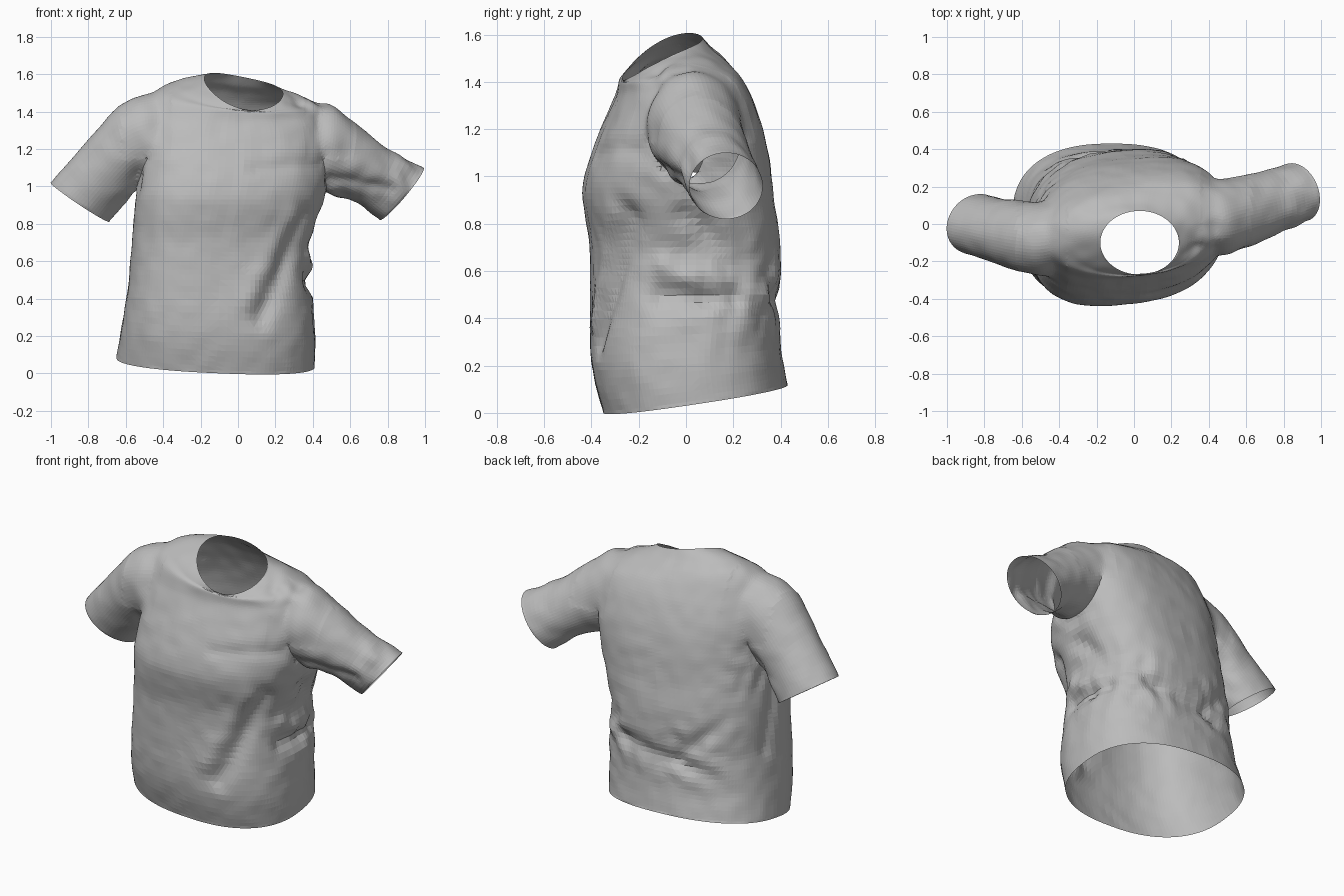
import bpy, bmesh, math
from mathutils import Vector, noise

if "Cube" in bpy.data.objects:
    bpy.data.objects.remove(bpy.data.objects["Cube"])

fabric = bpy.data.materials.new("grey_fabric")
fabric.use_nodes = True
GREY = (0.5, 0.5, 0.5, 1)
fabric.diffuse_color = GREY
fabric.node_tree.nodes["Principled BSDF"].inputs["Base Color"].default_value = GREY


def spline_rows(rows, steps):
    """Catmull-Rom interpolation of rows of parameters."""
    out = []
    last = len(rows) - 1
    for i in range(last):
        quad = [rows[max(0, min(last, i + k))] for k in (-1, 0, 1, 2)]
        for s in range(steps):
            t = s / steps
            out.append([b + t / 2 * (c - a + t * (2*a - 5*b + 4*c - d + t * (3*(b - c) + d - a)))
                        for a, b, c, d in zip(*quad)])
    return out + [list(rows[-1])]


def loft(name, rings):
    """Closed solid through rings of points, with one n-gon cap at each end."""
    bm = bmesh.new()
    loops = [[bm.verts.new(p) for p in ring] for ring in rings]
    n = len(loops[0])
    for low, high in zip(loops, loops[1:]):
        for i in range(n):
            j = (i + 1) % n
            bm.faces.new((low[i], low[j], high[j], high[i]))
    bm.faces.new(loops[0])
    bm.faces.new(loops[-1])
    bmesh.ops.recalc_face_normals(bm, faces=bm.faces)
    mesh = bpy.data.meshes.new(name)
    bm.to_mesh(mesh)
    bm.free()
    obj = bpy.data.objects.new(name, mesh)
    bpy.context.collection.objects.link(obj)
    mesh.materials.append(fabric)
    return obj


def power(v, p):
    return math.copysign(abs(v) ** (2 / p), v)


def circle(count):
    return [math.tau * i / count for i in range(count)]


def torso_ring(row):
    z, x0, x1, y0, y1, slope_x, slope_y, saddle, p, yaw = row
    cx, cy, rx, ry = (x0 + x1) / 2, (y0 + y1) / 2, (x1 - x0) / 2, (y1 - y0) / 2
    ring = []
    for a in circle(128):
        u, v = power(math.cos(a), p), power(math.sin(a), p)
        dx, dy = u * rx, v * ry
        ring.append((cx + dx, cy + dy + yaw * dx,
                     z + slope_x * dx + slope_y * dy + saddle * (u * u - v * v * 0.2)))
    return ring


def sleeve_ring(row, swing):
    top_x, top_z, low_x, low_z, cy, ry = row
    ring = []
    for a in circle(64):
        u, dy = math.cos(a) / 2 + 0.5, math.sin(a) * ry
        ring.append((low_x + (top_x - low_x) * u + swing * dy, cy + dy,
                     low_z + (top_z - low_z) * u))
    return ring


# Torso from hem to neckline: height, x range, y range, tilts, saddle, squareness, yaw
torso_rows = [
    (.06, -.65, .41, -.35, .43, -.045, .15, 0, 2.4, 0),
    (.25, -.62, .41, -.4, .4, -.03, .08, 0, 2.5, .03),
    (.5, -.585, .385, -.4, .39, 0, 0, 0, 2.6, .08),
    (.7, -.57, .385, -.4, .39, 0, 0, 0, 2.6, .1),
    (.93, -.55, .46, -.43, .36, 0, 0, 0, 2.6, .1),
    (1.1, -.53, .49, -.39, .34, 0, 0, 0, 2.6, .1),
    (1.25, -.52, .49, -.33, .3, 0, 0, 0, 2.6, .1),
    (1.37, -.5, .47, -.29, .24, 0, .1, .01, 2.4, .1),
    (1.45, -.45, .42, -.28, .17, -.08, .2, .02, 2.2, .06),
    (1.48, -.34, .34, -.27, .11, -.12, .35, .03, 2.1, .03),
    (1.505, -.18, .24, -.27, .07, -.2, .5, .03, 2, 0)]
# Sleeves from inside the shoulder to the cuff: top point, underarm point, depth centre and radius
right_rows = [
    (-.34, 1.46, -.28, 1.1, -.06, .14),
    (-.48, 1.5, -.4, 1.04, -.08, .2),
    (-.63, 1.435, -.5, 1.01, -.07, .19),
    (-.81, 1.235, -.6, .92, -.04, .17),
    (-1, 1.02, -.69, .81, 0, .16)]
left_rows = [
    (.33, 1.38, .28, 1.08, .02, .14),
    (.47, 1.45, .4, .99, .03, .2),
    (.6, 1.36, .53, .95, .06, .19),
    (.79, 1.21, .64, .91, .11, .17),
    (.99, 1.1, .76, .82, .17, .155)]

shirt = loft("shirt", [torso_ring(r) for r in spline_rows(torso_rows, 8)])
sleeves = [loft("right_sleeve", [sleeve_ring(r, .15) for r in spline_rows(right_rows, 9)]),
           loft("left_sleeve", [sleeve_ring(r, -.2) for r in spline_rows(left_rows, 9)])]

# Join the sleeves to the torso as one skin
bpy.context.view_layer.objects.active = shirt
for sleeve in sleeves:
    mod = shirt.modifiers.new("join", "BOOLEAN")
    mod.operation, mod.solver, mod.object = "UNION", "EXACT", sleeve
    bpy.ops.object.modifier_apply(modifier=mod.name)
    bpy.data.objects.remove(sleeve)

bm = bmesh.new()
bm.from_mesh(shirt.data)
# Open the hem, neck and cuffs by dropping the caps
bmesh.ops.delete(bm, geom=[f for f in bm.faces if len(f.verts) > 40], context="FACES")
bmesh.ops.remove_doubles(bm, verts=bm.verts, dist=0.004)
bmesh.ops.triangulate(bm, faces=bm.faces)

# Soften the shoulder seams
seam = [v for v in bm.verts if 0.36 < abs(v.co.x) < 0.62 and v.co.z > 1.15]
for _ in range(14):
    bmesh.ops.smooth_vert(bm, verts=seam, factor=0.5,
                          use_axis_x=True, use_axis_y=True, use_axis_z=True)

# Folds: start, end, depth (negative sinks in), width
folds = [
    ((.13, -.4, .3), (.38, -.25, .82), -.035, .06),
    ((.05, -.4, .4), (.28, -.3, .85), .015, .06),
    ((.38, -.1, .5), (.36, .2, .48), -.045, .05),
    ((.38, -.1, .62), (.34, .3, .4), .02, .05),
    ((.4, 0, .85), (.38, .25, .6), -.02, .05),
    ((.1, -.4, 1.1), (.45, -.2, 1.12), -.012, .04),
    ((.2, .4, .5), (-.3, .4, .42), -.02, .05),
    ((-.2, .4, .45), (-.5, .3, .75), -.02, .05),
    ((-.53, -.2, 1.3), (-.54, -.2, 1.0), -.015, .05),
    ((-.57, -.1, .9), (-.59, .05, .5), -.02, .05),
    ((.5, -.1, 1.05), (.8, 0, 1.0), -.02, .04),
    ((.55, -.1, 1.2), (.9, .05, 1.06), -.015, .04)]
# Crumpled zones: centre and radius
crumples = [((.4, .1, .55), .3), ((.5, 0, 1.05), .2), ((.36, -.1, 1.44), .16),
            ((-.53, .05, 1), .2), ((.85, .1, 1), .2), ((-.3, .4, .5), .25), ((.2, .35, .5), .25)]


def fold_shift(p):
    shift = 0
    for a, b, depth, width in folds:
        a, b = Vector(a), Vector(b)
        t = max(0, min(1, (p - a).dot(b - a) / (b - a).length_squared))
        d = (p - a.lerp(b, t)).length / width
        shift += depth * math.exp(-d * d)
    rough = 0.004
    for centre, radius in crumples:
        d = (p - Vector(centre)).length / radius
        rough += 0.02 * math.exp(-d * d * 2)
    return shift + rough * noise.noise(p * 11)


bm.normal_update()
moves = [(v, v.normal * fold_shift(v.co)) for v in bm.verts if not v.is_boundary]
for v, move in moves:
    v.co += move
bm.to_mesh(shirt.data)
bm.free()
shirt.data.shade_flat()
